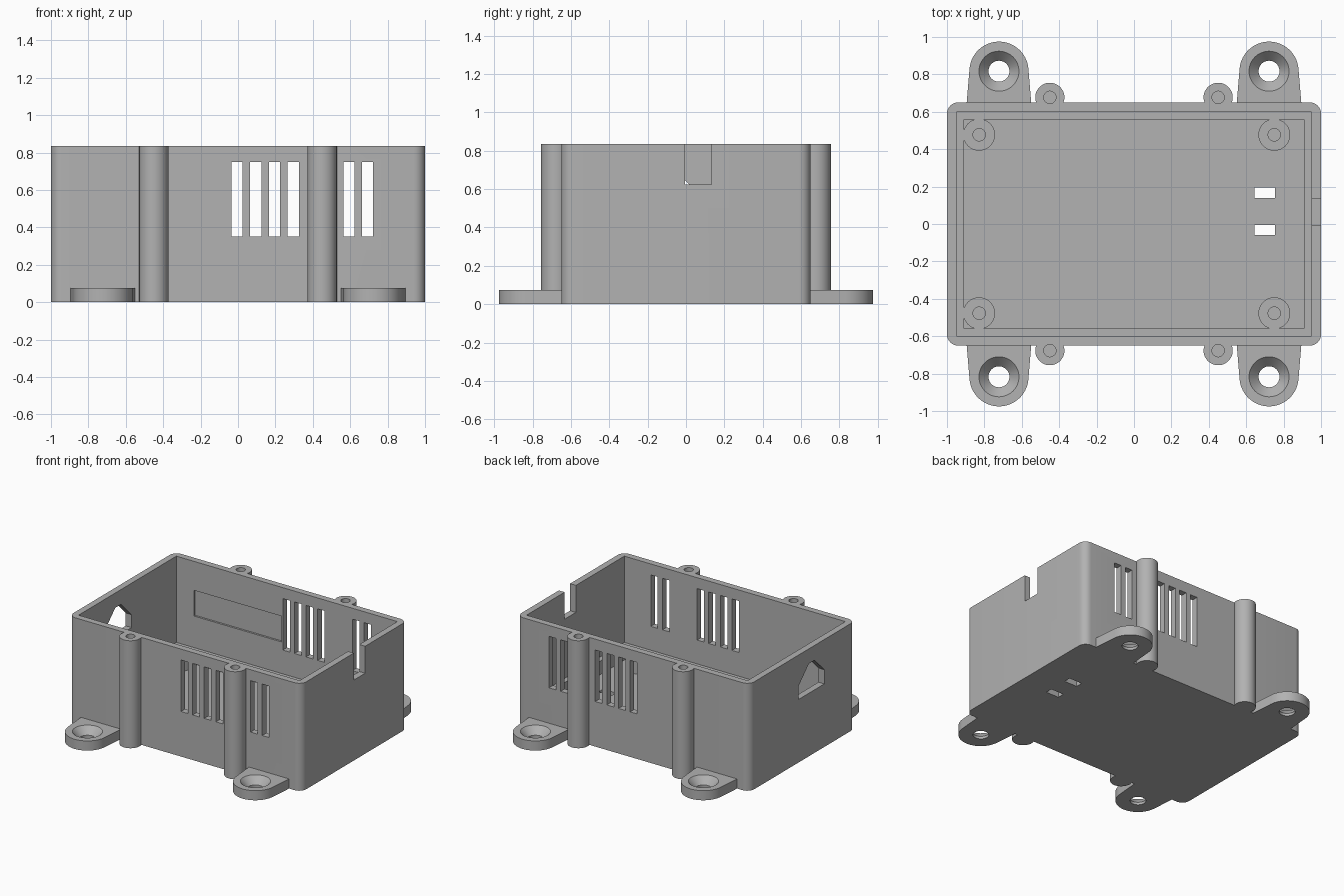
import bpy, bmesh, math
from mathutils import Matrix, Vector

cube = bpy.data.objects.get("Cube")
if cube:
    bpy.data.objects.remove(cube, do_unlink=True)

grey = bpy.data.materials.new("plain grey")
grey.use_nodes = True
tone = (0.445, 0.445, 0.445, 1)
grey.diffuse_color = tone
grey.node_tree.nodes["Principled BSDF"].inputs["Base Color"].default_value = tone

HEIGHT, FLOOR, LEDGE = 0.835, 0.06, 0.165
SIGNS = [(sx, sy) for sx in (-1, 1) for sy in (-1, 1)]


def finish(bm, name):
    bmesh.ops.recalc_face_normals(bm, faces=bm.faces)
    mesh = bpy.data.meshes.new(name)
    bm.to_mesh(mesh)
    bm.free()
    obj = bpy.data.objects.new(name, mesh)
    bpy.context.collection.objects.link(obj)
    mesh.materials.append(grey)
    return obj


def prism(name, outline, z0, z1):
    """Extrude a flat outline upwards."""
    bm = bmesh.new()
    face = bm.faces.new([bm.verts.new((x, y, z0)) for x, y in outline])
    top = bmesh.ops.extrude_face_region(bm, geom=[face])["geom"]
    verts = [v for v in top if isinstance(v, bmesh.types.BMVert)]
    bmesh.ops.translate(bm, verts=verts, vec=(0, 0, z1 - z0))
    return finish(bm, name)


def block(name, x0, x1, y0, y1, z0, z1):
    return prism(name, [(x0, y0), (x1, y0), (x1, y1), (x0, y1)], z0, z1)


def cone(name, x, y, r0, r1, z0, z1):
    bm = bmesh.new()
    bmesh.ops.create_cone(bm, cap_ends=True, segments=48, radius1=r0, radius2=r1,
                          depth=z1 - z0,
                          matrix=Matrix.Translation((x, y, (z0 + z1) / 2)))
    return finish(bm, name)


def arc(cx, cy, r, start, end, steps):
    angles = [math.radians(start + (end - start) * i / steps) for i in range(steps + 1)]
    return [(cx + r * math.cos(a), cy + r * math.sin(a)) for a in angles]


def combine(target, tool, operation):
    """Bake a boolean into the target and drop the tool."""
    mod = target.modifiers.new("combine", "BOOLEAN")
    mod.operation, mod.object, mod.solver = operation, tool, "EXACT"
    bpy.context.view_layer.update()
    graph = bpy.context.evaluated_depsgraph_get()
    target_mesh = bpy.data.meshes.new_from_object(target.evaluated_get(graph))
    target.modifiers.clear()
    target.data = target_mesh
    bpy.data.objects.remove(tool, do_unlink=True)


def cut(target, tool):
    combine(target, tool, "DIFFERENCE")


def smooth(obj):
    bpy.ops.object.select_all(action="DESELECT")
    obj.select_set(True)
    bpy.context.view_layer.objects.active = obj
    bpy.ops.object.shade_smooth_by_angle(angle=math.radians(30))


# Housing with rounded upright corners
r = 0.06
outline = []
for i, (sx, sy) in enumerate([(1, 1), (-1, 1), (-1, -1), (1, -1)]):
    outline += arc(sx * (1 - r), sy * (0.65 - r), r, 90 * i, 90 * i + 90, 8)
housing = prism("housing", outline, 0, HEIGHT)

# Lid screw columns on the long walls
for sx, sy in SIGNS:
    combine(housing, cone("column", 0.45 * sx, 0.677 * sy, 0.078, 0.078, 0, HEIGHT), "UNION")

# Cavity with a ledge around the lower part
cut(housing, block("upper_cavity", -0.95, 0.95, -0.6, 0.6, LEDGE, 1))
cut(housing, block("lower_cavity", -0.91, 0.91, -0.56, 0.56, FLOOR, LEDGE + 0.1))
for sx, sy in SIGNS:
    cut(housing, cone("screw_hole", 0.45 * sx, 0.677 * sy, 0.033, 0.033, 0.4, 1))

# Vent slots through both long walls
for x in (-0.005, 0.095, 0.195, 0.295, 0.593, 0.693):
    cut(housing, block("vent", x - 0.03, x + 0.03, -0.9, 0.9, 0.35, 0.75))

# Floor slots, rim notch and shallow inner recess
for y in (-0.033, 0.167):
    cut(housing, block("floor_slot", 0.645, 0.755, y - 0.027, y + 0.027, -0.1, 0.3))
cut(housing, block("notch", 0.9, 1.1, -0.005, 0.133, 0.625, 1))
cut(housing, block("recess", -0.8, -0.045, 0.5, 0.615, 0.41, 0.61))

# Cable opening in the end wall
opening = [(-0.27, 0.49), (0.05, 0.49), (0.05, 0.59), (-0.08, 0.72),
           (-0.15, 0.72), (-0.27, 0.6)]
cable = prism("cable_opening", opening, -1.1, -0.9)
cable.data.transform(Matrix(((0, 0, 1, 0), (1, 0, 0, 0), (0, 1, 0, 0), (0, 0, 0, 1))))
cut(housing, cable)
smooth(housing)

# Mounting ears with countersunk holes, and board standoffs
for sx, sy in SIGNS:
    place = ("right" if sx < 0 else "left") + ("_front" if sy < 0 else "_back")
    cx, cy = 0.722, 0.817
    shape = [(cx + 0.175, 0.62)] + arc(cx, cy, 0.158, 5, 175, 32) + [(cx - 0.175, 0.62)]
    ear = prism("mounting_ear_" + place, [(sx * x, sy * y) for x, y in shape], 0, 0.075)
    cut(ear, cone("hole", sx * cx, sy * cy, 0.056, 0.056, -0.1, 0.2))
    cut(ear, cone("countersink", sx * cx, sy * cy, 0.056, 0.107, 0.02, 0.0751))
    smooth(ear)

    px = 0.75 if sx > 0 else -0.828
    post = cone("standoff_" + place, px, 0.477 * sy, 0.085, 0.085, FLOOR - 0.01, LEDGE)
    cut(post, cone("pilot_hole", px, 0.477 * sy, 0.033, 0.033, 0.08, 0.3))
    smooth(post)
